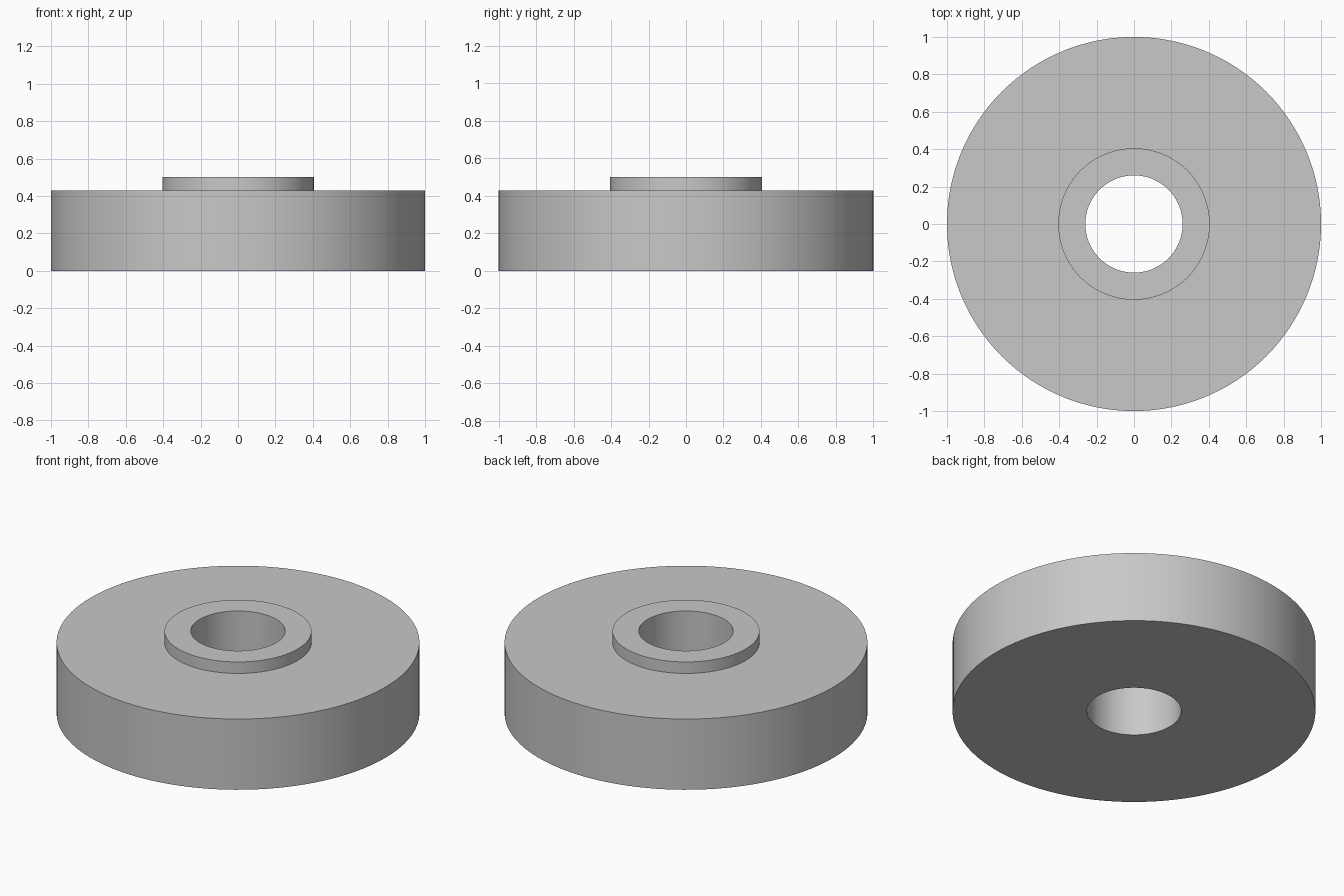
import bpy, bmesh, math
from mathutils import Matrix, Vector

cube = bpy.data.objects.get("Cube")
if cube:
    bpy.data.objects.remove(cube, do_unlink=True)

SEGMENTS = 128
BORE, HUB, RIM = 0.26, 0.405, 1.0
SHOULDER, TOP = 0.43, 0.5

grey = bpy.data.materials.new("light_grey")
grey.use_nodes = True
colour = (0.58, 0.58, 0.58, 1)
grey.diffuse_color = colour
grey.node_tree.nodes["Principled BSDF"].inputs["Base Color"].default_value = colour


def lathe(name, profile, material):
    """Spin a closed (radius, height) profile around the z axis."""
    bm = bmesh.new()
    verts = [bm.verts.new((r, 0, z)) for r, z in profile]
    edges = [bm.edges.new((a, b)) for a, b in zip(verts, verts[1:] + verts[:1])]
    bmesh.ops.spin(bm, geom=verts + edges, cent=(0, 0, 0), axis=(0, 0, 1),
                   angle=math.tau, steps=SEGMENTS, use_merge=False)
    bmesh.ops.remove_doubles(bm, verts=bm.verts, dist=0.0001)
    bmesh.ops.recalc_face_normals(bm, faces=bm.faces)
    mesh = bpy.data.meshes.new(name)
    bm.to_mesh(mesh)
    bm.free()
    mesh.materials.append(material)
    obj = bpy.data.objects.new(name, mesh)
    bpy.context.collection.objects.link(obj)
    bpy.ops.object.select_all(action="DESELECT")
    obj.select_set(True)
    bpy.context.view_layer.objects.active = obj
    bpy.ops.object.shade_smooth_by_angle(angle=math.radians(30))
    return obj


# Thick disc with a raised hub collar and a through bore
lathe("wheel_with_hub", [(BORE, 0), (RIM, 0), (RIM, SHOULDER),
                         (HUB, SHOULDER), (HUB, TOP), (BORE, TOP)], grey)
